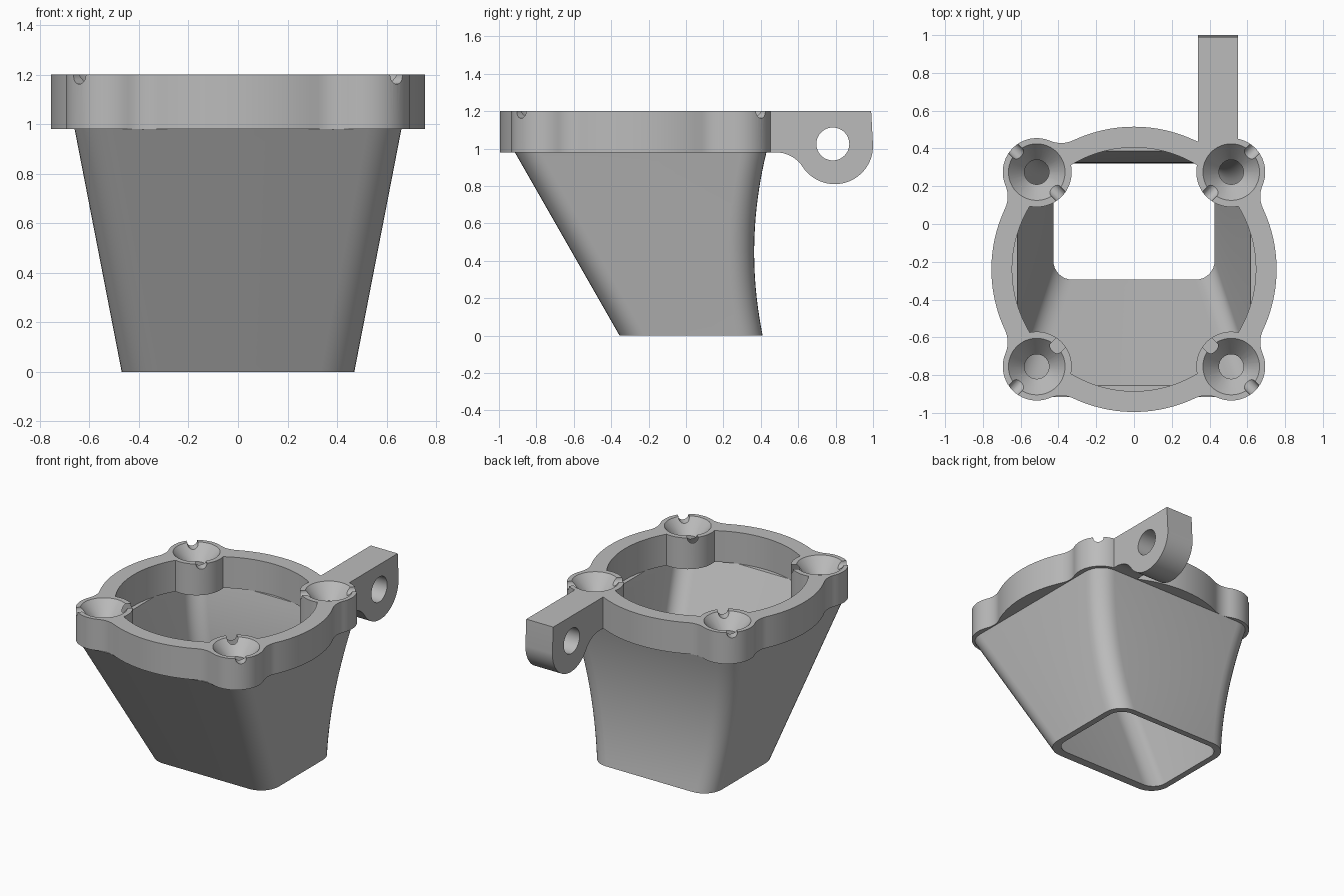
import bpy, bmesh, math
from math import sin, cos, pi, acos, atan2
from mathutils import Vector, Matrix

cube = bpy.data.objects.get("Cube")
if cube:
    bpy.data.objects.remove(cube)

grey = bpy.data.materials.new("plain_grey")
grey.use_nodes = True
grey.diffuse_color = (0.5, 0.5, 0.5, 1)
grey.node_tree.nodes["Principled BSDF"].inputs["Base Color"].default_value = (0.5, 0.5, 0.5, 1)

CY = -0.24                  # centre of the rim in y
Z0, Z1 = 0.98, 1.2          # rim bottom and top
D = 0.728                   # screw distance from the rim centre


def finish(name, bm):
    bmesh.ops.recalc_face_normals(bm, faces=bm.faces[:])
    me = bpy.data.meshes.new(name)
    bm.to_mesh(me)
    bm.free()
    me.materials.append(grey)
    ob = bpy.data.objects.new(name, me)
    bpy.context.collection.objects.link(ob)
    return ob


def prism(name, points, offset):
    bm = bmesh.new()
    face = bm.faces.new([bm.verts.new(p) for p in points])
    ext = bmesh.ops.extrude_face_region(bm, geom=[face])
    verts = [v for v in ext["geom"] if isinstance(v, bmesh.types.BMVert)]
    bmesh.ops.translate(bm, verts=verts, vec=offset)
    return finish(name, bm)


def cone(name, r1, r2, depth, matrix, n=48):
    bm = bmesh.new()
    bmesh.ops.create_cone(bm, cap_ends=True, segments=n, radius1=r1,
                          radius2=r2, depth=depth, matrix=matrix)
    return finish(name, bm)


def cut(ob, cutter):
    cutter.hide_render = True
    mod = ob.modifiers.new("cut", "BOOLEAN")
    mod.operation, mod.solver, mod.object = "DIFFERENCE", "EXACT", cutter
    bpy.context.view_layer.objects.active = ob
    bpy.ops.object.modifier_apply(modifier=mod.name)
    bpy.data.objects.remove(cutter)


def smooth(ob):
    bpy.ops.object.select_all(action="DESELECT")
    ob.select_set(True)
    bpy.context.view_layer.objects.active = ob
    bpy.ops.object.shade_smooth_by_angle(angle=math.radians(30))


def arc(cx, cy, r, a0, a1, n):
    return [(cx + r * cos(a0 + (a1 - a0) * i / n),
             cy + r * sin(a0 + (a1 - a0) * i / n)) for i in range(n + 1)]


def four_corners(quarter, z):
    """Repeat a quarter outline around the rim centre, dropping doubled points."""
    out = []
    for k in range(4):
        rot = Matrix.Rotation(pi / 4 + k * pi / 2, 3, "Z")
        for x, y in quarter:
            p = rot @ Vector((x, y, 0)) + Vector((0, CY, z))
            if not out or (p - out[-1]).length > 1e-4:
                out.append(p)
    if (out[0] - out[-1]).length < 1e-4:
        out.pop()
    return out


# Rim: round plate with four filleted lobes
R, RL, RF = 0.755, 0.18, 0.15
a = acos((D**2 + (R + RF)**2 - (RL + RF)**2) / (2 * D * (R + RF)))
fx, fy = (R + RF) * cos(a), (R + RF) * sin(a)
b = atan2(fy, D - fx)
outer = (arc(fx, -fy, RF, pi - a, b, 8) + arc(D, 0, RL, b - pi, pi - b, 20)
         + arc(fx, fy, RF, -b, a - pi, 8) + arc(0, 0, R, a, pi / 2 - a, 20))
rim = prism("rim", four_corners(outer, Z0), (0, 0, Z1 - Z0))

# Round opening, leaving a boss at each screw
RI, RB = 0.645, 0.185
g = acos((D**2 + RI**2 - RB**2) / (2 * D * RI))
d = atan2(RI * sin(g), RI * cos(g) - D)
inner = arc(D, 0, RB, -d, d - 2 * pi, 20) + arc(0, 0, RI, g, pi / 2 - g, 24)
cut(rim, prism("opening_cutter", four_corners(inner, Z0 - 0.1), (0, 0, 0.5)))

# Countersunk screw holes with a radial groove across each
for k in range(4):
    ang = pi / 4 + k * pi / 2
    x, y = D * cos(ang), CY + D * sin(ang)
    cut(rim, cone("hole_cutter", 0.065, 0.065, 0.3, Matrix.Translation((x, y, 1.02))))
    cut(rim, cone("sink_cutter", 0.06, 0.167, 0.125, Matrix.Translation((x, y, 1.1575))))
    turn = Matrix.Rotation(ang, 4, "Z") @ Matrix.Rotation(pi / 2, 4, "Y")
    cut(rim, cone("groove_cutter", 0.035, 0.035, 0.5,
                  Matrix.Translation((x, y, Z1 - 0.003)) @ turn, 24))
smooth(rim)

# Hinge arm at the back left
HY, HZ, HR, AF = 0.795, 1.015, 0.205, 0.17
ay = HY - math.sqrt((HR + AF)**2 - (HZ - Z0 + AF)**2)
t = atan2(HZ - (Z0 - AF), HY - ay)
profile = ([(0.99, Z1), (0.428, Z1), (0.428, Z0)]
           + arc(ay, Z0 - AF, AF, pi / 2, t, 10)
           + arc(HY, HZ, HR, pi + t, 2 * pi, 28)[1:])
arm = prism("hinge_arm", [(0.34, y, z) for y, z in profile], (0.21, 0, 0))
cut(arm, cone("pin_cutter", 0.088, 0.088, 0.6,
              Matrix.Translation((0.445, 0.785, 1.025)) @ Matrix.Rotation(pi / 2, 4, "Y")))
smooth(arm)


# Funnel: hollow loft of rounded rectangles with a bowed back
def section(s, wall):
    hx = 0.47 + 0.19 * s - wall
    back = 0.41 + 0.02 * s - 0.22 * s * (1 - s) - wall
    front = -0.355 - 0.56 * s + wall * 1.4
    r = 0.135 - 0.8 * wall
    pts = []
    for k, (cx, cy) in enumerate(((hx - r, back - r), (r - hx, back - r),
                                  (r - hx, front + r), (hx - r, front + r))):
        pts += arc(cx, cy, r, k * pi / 2, (k + 1) * pi / 2, 8)
    return [(x, y, s * Z0) for x, y in pts]


bm = bmesh.new()
N = 20
rings = [section(i / N, 0) for i in range(N + 1)]
rings += [section(i / N, 0.043) for i in range(N, -1, -1)]
loops = [[bm.verts.new(p) for p in ring] for ring in rings]
for i, lo in enumerate(loops):
    hi = loops[(i + 1) % len(loops)]
    for j in range(len(lo)):
        m = (j + 1) % len(lo)
        bm.faces.new((lo[j], lo[m], hi[m], hi[j]))
smooth(finish("funnel", bm))
